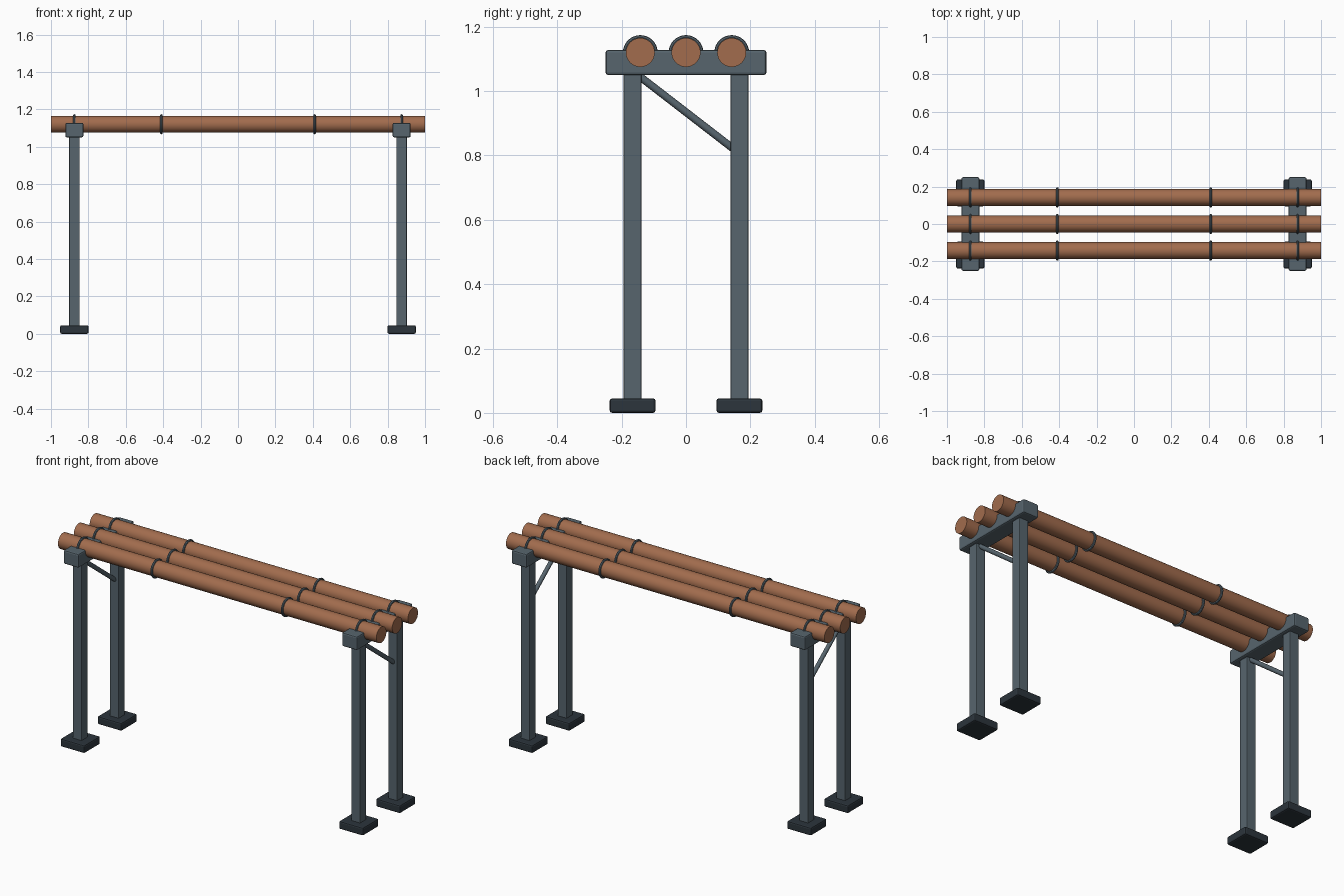
import bpy, math
from mathutils import Vector

if "Cube" in bpy.data.objects:
    bpy.data.objects.remove(bpy.data.objects["Cube"])


def material(name, color):
    m = bpy.data.materials.new(name)
    m.diffuse_color = (*color, 1)
    m.use_nodes = True
    m.node_tree.nodes["Principled BSDF"].inputs["Base Color"].default_value = m.diffuse_color
    return m


WOOD = material("brown_tube", (0.36, 0.15, 0.075))
STEEL = material("grey_steel", (0.095, 0.13, 0.155))
DARK = material("dark_foot", (0.025, 0.035, 0.045))


def finish(name, mat, smooth=True):
    ob = bpy.context.object
    ob.name = name
    ob.data.materials.append(mat)
    if smooth:
        bpy.ops.object.shade_smooth_by_angle(angle=math.radians(35))
    return ob


def box(name, center, size, bevel, mat):
    bpy.ops.mesh.primitive_cube_add(size=1, location=center)
    bpy.context.object.scale = size
    bpy.ops.object.transform_apply(location=False, rotation=False, scale=True)
    ob = finish(name, mat, False)
    mod = ob.modifiers.new("bevel", 'BEVEL')
    mod.width, mod.segments = bevel, 2


def rod(name, a, b, radius, sides, mat):
    a, b = Vector(a), Vector(b)
    bpy.ops.mesh.primitive_cylinder_add(vertices=sides, radius=radius,
                                        depth=(b - a).length, location=(a + b) / 2)
    bpy.context.object.rotation_euler = (b - a).to_track_quat('Z', 'Y').to_euler()
    finish(name, mat)


def ring(name, center, mat):
    bpy.ops.mesh.primitive_torus_add(major_radius=0.047, minor_radius=0.007,
                                     major_segments=32, minor_segments=8,
                                     location=center, rotation=(0, math.pi / 2, 0))
    finish(name, mat)


TUBE_Z = 1.12
END_X = 0.875

# Three long tubes with two bands and two end clamps each
for row, y in zip(("front", "middle", "back"), (-0.142, 0, 0.142)):
    rod(f"{row}_tube", (-1, y, TUBE_Z), (1, y, TUBE_Z), 0.045, 32, WOOD)
    for side, s in (("left", -1), ("right", 1)):
        ring(f"{row}_{side}_band", (s * 0.41, y, TUBE_Z), STEEL)
        ring(f"{row}_{side}_clamp", (s * END_X, y, TUBE_Z), STEEL)

# End frames: cross beam, two legs on feet, diagonal brace
for side, s in (("left", -1), ("right", 1)):
    x = s * END_X
    box(f"{side}_cross_beam", (x, 0, 1.089), (0.096, 0.5, 0.078), 0.008, STEEL)
    for row, y in (("front", -0.166), ("back", 0.166)):
        box(f"{side}_{row}_leg", (x, y, 0.55), (0.056, 0.056, 1.04), 0.004, STEEL)
        box(f"{side}_{row}_foot", (x, y, 0.0225), (0.152, 0.143, 0.045), 0.008, DARK)
    rod(f"{side}_brace", (x, -0.16, 1.058), (x, 0.16, 0.811), 0.012, 16, STEEL)
